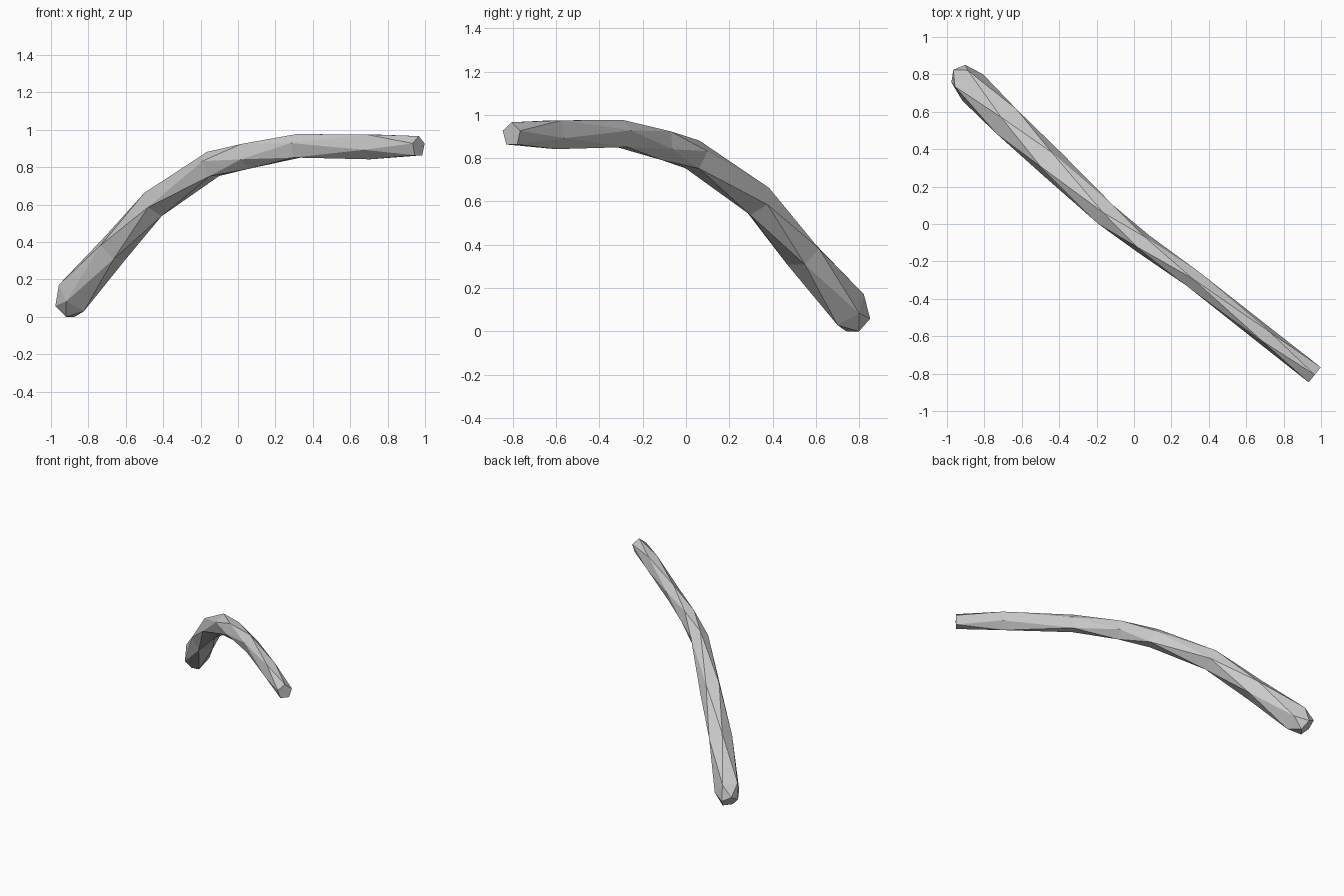
import bpy, bmesh, math
from mathutils import Vector

cube = bpy.data.objects.get("Cube")
if cube:
    bpy.data.objects.remove(cube, do_unlink=True)

grey = bpy.data.materials.new("plain grey")
grey.use_nodes = True
colour = (0.6, 0.6, 0.6, 1)
grey.diffuse_color = colour
grey.node_tree.nodes["Principled BSDF"].inputs["Base Color"].default_value = colour

# The rod bends in a vertical plane running diagonally across the ground
ALONG = Vector((0.78, -0.62, 0))
ACROSS = Vector((0.62, 0.78, 0))
UP = Vector((0, 0, 1))
SIDES = 5

# Stations: distance along, sideways offset, height, half width, half thickness
STATIONS = [
    (-1.225, 0.045, 0.055, 0.06, 0.068),
    (-1.155, 0.035, 0.12, 0.09, 0.10),
    (-0.86, 0.005, 0.375, 0.085, 0.083),
    (-0.55, -0.022, 0.62, 0.078, 0.078),
    (-0.14, -0.055, 0.823, 0.064, 0.073),
    (0.10, -0.052, 0.877, 0.055, 0.071),
    (0.43, -0.034, 0.92, 0.05, 0.066),
    (0.93, -0.032, 0.928, 0.051, 0.07),
    (1.262, -0.03, 0.922, 0.052, 0.054),
]


def centre(s):
    return ALONG * s[0] + ACROSS * s[1] + UP * s[2]


bm = bmesh.new()
rings = []
for i, s in enumerate(STATIONS):
    before = STATIONS[max(i - 1, 0)]
    after = STATIONS[min(i + 1, len(STATIONS) - 1)]
    tangent = (centre(after) - centre(before)).normalized()
    normal = ACROSS.cross(tangent).normalized()
    if normal.z < 0:
        normal.negate()
    # Each ring turns half a step, which gives the twisted facets
    turn = math.pi / 2 + i * math.pi / SIDES
    ring = []
    for k in range(SIDES):
        a = turn + k * math.tau / SIDES
        ring.append(bm.verts.new(centre(s) + ACROSS * s[3] * math.cos(a) * 1.05
                                 + normal * s[4] * math.sin(a) * 1.05))
    rings.append(ring)

# Triangulated skin between staggered rings
for a, b in zip(rings, rings[1:]):
    for k in range(SIDES):
        n = (k + 1) % SIDES
        bm.faces.new((a[k], a[n], b[k]))
        bm.faces.new((a[n], b[n], b[k]))

# End caps
bm.faces.new(rings[0])
bm.faces.new(rings[-1])
bmesh.ops.recalc_face_normals(bm, faces=bm.faces)

# Stand on the ground
low = min(v.co.z for v in bm.verts)
bmesh.ops.translate(bm, vec=(0, 0, -low), verts=bm.verts)

mesh = bpy.data.meshes.new("bent_rod")
bm.to_mesh(mesh)
bm.free()
mesh.materials.append(grey)
rod = bpy.data.objects.new("bent_rod", mesh)
bpy.context.collection.objects.link(rod)
